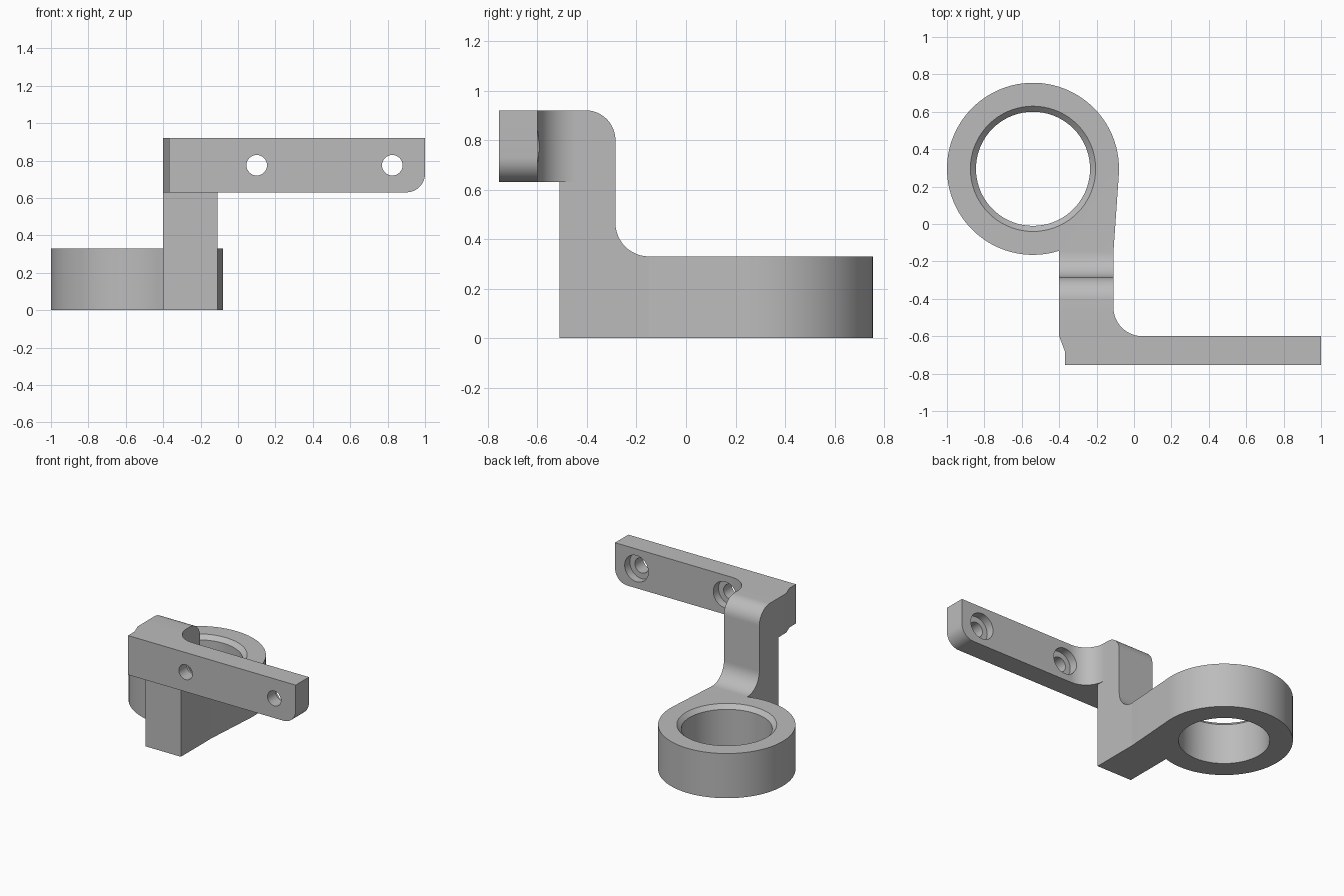
import bpy, bmesh
from math import cos, sin, radians, pi
from mathutils import Vector, Matrix

default = bpy.data.objects.get("Cube")
if default:
    bpy.data.objects.remove(default, do_unlink=True)

grey = bpy.data.materials.new("plain grey")
grey.use_nodes = True
colour = (0.5, 0.5, 0.5, 1)
grey.diffuse_color = colour
grey.node_tree.nodes["Principled BSDF"].inputs["Base Color"].default_value = colour


def arc(cx, cy, r, start, end, steps):
    """Points on a circular arc, angles in degrees."""
    angles = [radians(start + (end - start) * i / steps) for i in range(steps + 1)]
    return [(cx + r * cos(a), cy + r * sin(a)) for a in angles]


def make_object(name, bm):
    bmesh.ops.recalc_face_normals(bm, faces=bm.faces)
    mesh = bpy.data.meshes.new(name)
    bm.to_mesh(mesh)
    bm.free()
    mesh.materials.append(grey)
    obj = bpy.data.objects.new(name, mesh)
    bpy.context.collection.objects.link(obj)
    return obj


def extrude(bm, points, axis, low, high):
    """Extrude a plan (axis z) or side profile (axis x) between two positions."""
    def place(a, b):
        return (a, b, low) if axis == "z" else (low, a, b)
    face = bm.faces.new([bm.verts.new(place(*p)) for p in points])
    out = bmesh.ops.extrude_face_region(bm, geom=[face])
    verts = [g for g in out["geom"] if isinstance(g, bmesh.types.BMVert)]
    d = high - low
    bmesh.ops.translate(bm, verts=verts, vec=(0, 0, d) if axis == "z" else (d, 0, 0))


def cylinder(name, matrix, r1, r2, depth, sides):
    bm = bmesh.new()
    bmesh.ops.create_cone(bm, cap_ends=True, segments=sides, radius1=r1,
                          radius2=r2, depth=depth, matrix=matrix)
    return make_object(name, bm)


def combine(target, tool, operation):
    """Boolean the tool into the target, then discard the tool."""
    mod = target.modifiers.new(tool.name, "BOOLEAN")
    mod.operation, mod.object, mod.solver = operation, tool, "EXACT"
    bpy.context.view_layer.objects.active = target
    bpy.ops.object.modifier_apply(modifier=mod.name)
    bpy.data.objects.remove(tool, do_unlink=True)


LEFT, RIGHT = -0.40, -0.11          # sides of the upright
JOIN = -0.15                        # where the upright meets the ring foot
FOOT_TOP, BAR_LOW, TOP = 0.33, 0.63, 0.92
RING = (-0.54, 0.295)

# Upright with rounded shoulder and filleted heel
bm = bmesh.new()
profile = [(-0.51, 0), (JOIN, 0)]
profile += arc(JOIN, FOOT_TOP + 0.135, 0.135, 270, 180, 12)
profile += arc(-0.405, TOP - 0.12, 0.12, 0, 90, 12)
profile += [(-0.51, TOP)]
extrude(bm, profile, "x", LEFT, RIGHT)
bracket = make_object("bracket", bm)

# Ring foot with its tangent web
bm = bmesh.new()
plan = arc(*RING, 0.46, -5, 287.7, 72) + [(LEFT, JOIN), (RIGHT, JOIN)]
extrude(bm, plan, "z", 0, FOOT_TOP)
combine(bracket, make_object("ring_foot", bm), "UNION")

# Mounting bar, its root fillet and lower rounded end
bm = bmesh.new()
plan = [(-0.37, -0.755), (1, -0.755), (1, -0.6)]
plan += arc(0.045, -0.445, 0.155, 270, 180, 14)
plan += [(RIGHT, -0.405), (LEFT, -0.405), (LEFT, -0.6), (-0.37, -0.68)]
extrude(bm, plan, "z", BAR_LOW, TOP)
corner = [e for e in bm.edges
          if all(v.co.x > 0.99 and v.co.z < BAR_LOW + 0.01 for v in e.verts)]
bmesh.ops.bevel(bm, geom=corner, offset=0.1, segments=10, profile=0.5, affect="EDGES")
combine(bracket, make_object("mounting_bar", bm), "UNION")

# Ring bore and the chamfer at its upper rim
bore = cylinder("ring_bore", Matrix.Translation((*RING, 0.2)), 0.305, 0.305, 1, 72)
combine(bracket, bore, "DIFFERENCE")
rim = cylinder("rim_chamfer", Matrix.Translation((*RING, FOOT_TOP)), 0.305, 0.365, 0.06, 72)
combine(bracket, rim, "DIFFERENCE")

# Screw holes, counterbored from the back
turn = Matrix.Rotation(pi / 2, 4, "X")
for x in (0.10, 0.825):
    for name, y, r, depth in (("screw_hole", -0.68, 0.055, 0.4),
                              ("counterbore", -0.56, 0.097, 0.2)):
        place = Matrix.Translation((x, y, 0.775)) @ turn
        combine(bracket, cylinder(name, place, r, r, depth, 32), "DIFFERENCE")

bpy.ops.object.select_all(action="DESELECT")
bracket.select_set(True)
bpy.context.view_layer.objects.active = bracket
bpy.ops.object.shade_smooth_by_angle(angle=radians(25))
